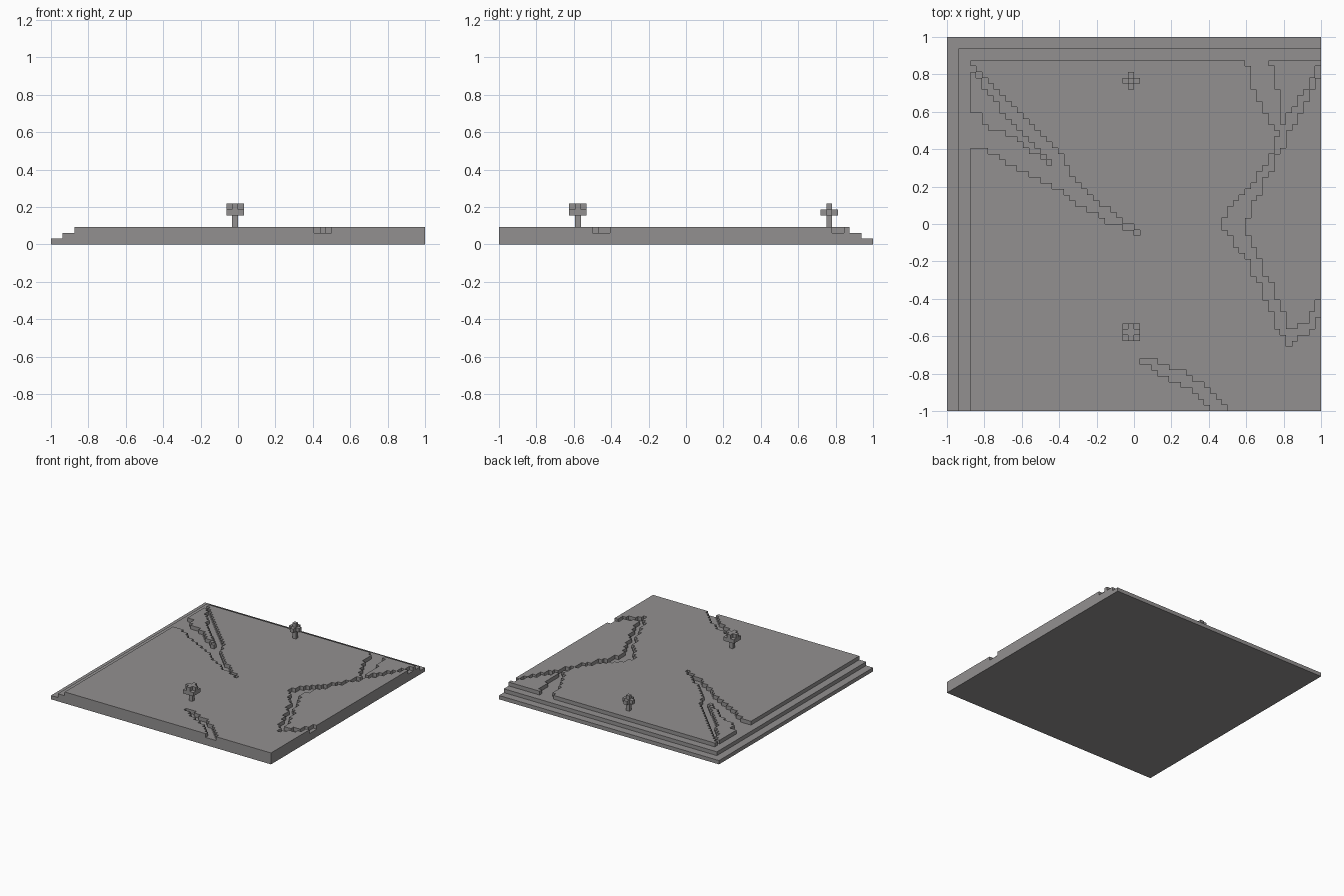
import bpy
import bmesh

old = bpy.data.objects.get("Cube")
if old:
    bpy.data.objects.remove(old, do_unlink=True)

N = 64          # cells along each side
U = 2.0 / N     # cell size

stone = bpy.data.materials.new("stone_grey")
stone.use_nodes = True
GREY = (0.29, 0.28, 0.28, 1.0)
stone.diffuse_color = GREY
stone.node_tree.nodes["Principled BSDF"].inputs["Base Color"].default_value = GREY


def finish(name, bm):
    """Scale a mesh from cell units to the final size and link it."""
    bmesh.ops.recalc_face_normals(bm, faces=bm.faces[:])
    for v in bm.verts:
        v.co = ((v.co.x - N / 2) * U, (v.co.y - N / 2) * U, v.co.z * U)
    mesh = bpy.data.meshes.new(name)
    bm.to_mesh(mesh)
    bm.free()
    mesh.materials.append(stone)
    obj = bpy.data.objects.new(name, mesh)
    bpy.context.collection.objects.link(obj)
    return obj


def prism(name, cells, z0, z1):
    """Extrude a set of grid cells into a solid layer."""
    bm = bmesh.new()
    corners = {}

    def corner(i, j):
        if (i, j) not in corners:
            corners[i, j] = bm.verts.new((i, j, z0))
        return corners[i, j]

    for i, j in sorted(cells):
        bm.faces.new([corner(i, j), corner(i + 1, j),
                      corner(i + 1, j + 1), corner(i, j + 1)])
    out = bmesh.ops.extrude_face_region(bm, geom=bm.faces[:])
    for g in out["geom"]:
        if isinstance(g, bmesh.types.BMVert):
            g.co.z = z1
    return finish(name, bm)


def box(name, x0, x1, y0, y1, z0, z1):
    bm = bmesh.new()
    bmesh.ops.create_cube(bm, size=1)
    for v in bm.verts:
        v.co = (x1 if v.co.x > 0 else x0,
                y1 if v.co.y > 0 else y0,
                z1 if v.co.z > 0 else z0)
    return finish(name, bm)


def channel(keys):
    """Cells of a channel, from (row, left, right) keys going forward."""
    cells = set()
    for (ra, la, ea), (rb, lb, eb) in zip(keys, keys[1:]):
        for row in range(rb, ra + 1):
            t = (ra - row) / (ra - rb)
            left = round(la + (lb - la) * t)
            right = round(ea + (eb - ea) * t)
            cells |= {(i, row) for i in range(left, right)}
    return cells


# Stepped ground slabs
box("ground_base", 0, N, 0, N, 0, 1)
box("ground_step", 2, N, 0, N - 2, 1, 2)

# Channels cut through the top layer
front_channel = [(8, 33, 36), (7, 35, 38), (6, 36, 41), (3, 42, 45), (0, 45, 48)]
corner_channel = [(58, 4, 5), (54, 7, 9), (49, 11, 14), (45, 15, 18), (41, 19, 21)]
middle_channel = [(50, 4, 6), (48, 4, 7), (46, 4, 12), (45, 4, 13), (44, 7, 14),
                  (41, 12, 19), (40, 14, 21), (38, 18, 23), (32, 27, 30), (30, 32, 33)]
back_channel = [(59, 51, 55), (57, 52, 56), (53, 53, 57), (48, 56, 57)]
side_channel = [(58, 63, 64), (57, 63, 64), (48, 57, 59), (44, 56, 57), (38, 52, 54),
                (34, 48, 52), (31, 47, 51), (26, 51, 53), (20, 54, 56), (15, 56, 58),
                (13, 57, 59), (11, 58, 59)]
side_branch = [(18, 63, 64), (17, 63, 64), (15, 62, 63), (14, 60, 63),
               (13, 59, 62), (12, 58, 60)]

# Top ground layer
top = {(i, j) for i in range(4, N) for j in range(N - 4)}
for keys in (front_channel, corner_channel, middle_channel,
             back_channel, side_channel, side_branch):
    top -= channel(keys)
prism("ground_top", top, 2, 3)


def around(x, y, corners):
    """Three by three cells, or a plus when corners are left out."""
    return {(x + a, y + b) for a in (-1, 0, 1) for b in (-1, 0, 1)
            if corners or a * b == 0}


# Trees: single cell trunk with a two layer crown
for name, x, y, full in (("front_tree", 31, 13, True), ("back_tree", 31, 56, False)):
    box(name + "_trunk", x, x + 1, y, y + 1, 3, 5)
    prism(name + "_crown_lower", around(x, y, full), 5, 6)
    prism(name + "_crown_upper", around(x, y, False) if full else {(x, y)}, 6, 7)
